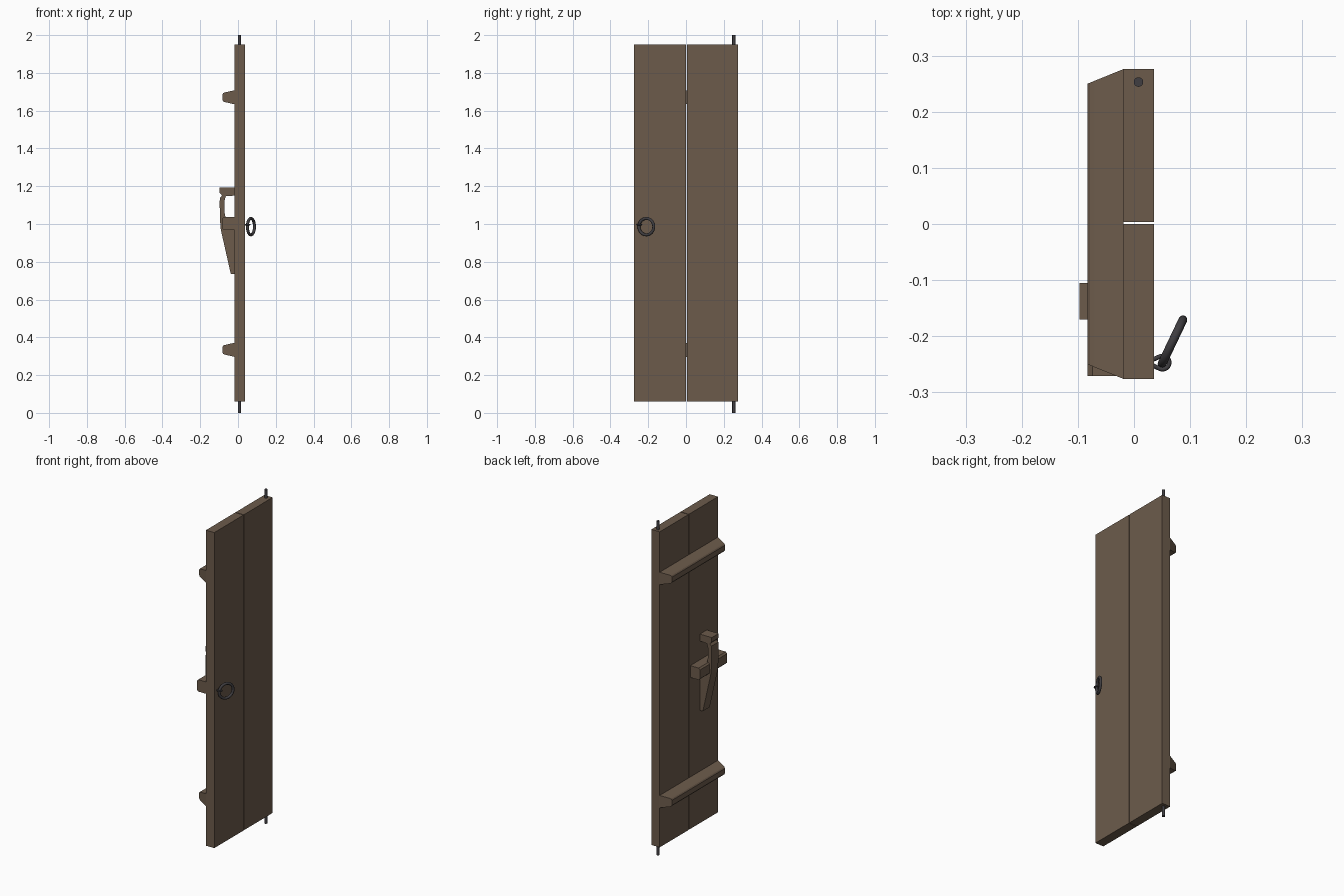
import bpy, bmesh, math
from mathutils import Vector, Matrix

if "Cube" in bpy.data.objects:
    bpy.data.objects.remove(bpy.data.objects["Cube"])


def material(name, rgb):
    m = bpy.data.materials.new(name)
    m.diffuse_color = (*rgb, 1)
    m.use_nodes = True
    m.node_tree.nodes["Principled BSDF"].inputs["Base Color"].default_value = m.diffuse_color
    return m


WOOD = material("brown_wood", (0.150, 0.105, 0.071))
IRON = material("dark_iron", (0.050, 0.047, 0.052))


def finish(name, bm, mat):
    bmesh.ops.recalc_face_normals(bm, faces=bm.faces[:])
    me = bpy.data.meshes.new(name)
    bm.to_mesh(me)
    bm.free()
    me.materials.append(mat)
    ob = bpy.data.objects.new(name, me)
    bpy.context.collection.objects.link(ob)
    return ob


def extrude_y(name, profile, y0, y1, taper=None, mat=WOOD):
    """Extrude an x-z profile along y; taper(x) shortens both ends."""
    bm = bmesh.new()
    t = taper or (lambda x: 0)
    a = [bm.verts.new((x, y0 + t(x), z)) for x, z in profile]
    b = [bm.verts.new((x, y1 - t(x), z)) for x, z in profile]
    n = len(profile)
    bm.faces.new(a)
    bm.faces.new(b[::-1])
    for i in range(n):
        j = (i + 1) % n
        bm.faces.new((a[j], a[i], b[i], b[j]))
    return finish(name, bm, mat)


def tube(name, points, radius, normal, closed=False, sides=12):
    """Round tube along a planar path."""
    bm = bmesh.new()
    pts = [Vector(p) for p in points]
    n, nor, rings = len(pts), Vector(normal).normalized(), []
    for i, p in enumerate(pts):
        nxt = pts[(i + 1) % n] if closed or i < n - 1 else p
        prv = pts[i - 1] if closed or i > 0 else p
        side = nor.cross((nxt - prv).normalized())
        rings.append([bm.verts.new(p + radius * (math.cos(k) * nor + math.sin(k) * side))
                      for k in (2 * math.pi * s / sides for s in range(sides))])
    for i in range(n if closed else n - 1):
        a, b = rings[i], rings[(i + 1) % n]
        for s in range(sides):
            t = (s + 1) % sides
            bm.faces.new((a[s], a[t], b[t], b[s])).smooth = True
    if not closed:
        bm.faces.new(rings[0])
        bm.faces.new(rings[-1][::-1])
    return finish(name, bm, IRON)


# Two door planks with a narrow gap
BACK, FACE = -0.019, 0.036
board = [(BACK, 0.06), (FACE, 0.06), (FACE, 1.95), (BACK, 1.95)]
extrude_y("plank_left", board, -0.276, 0.000)
extrude_y("plank_right", board, 0.004, 0.276)

# Cross battens with rounded tapered section and slanted ends
def batten_profile(z):
    half = [(BACK, 0.037), (-0.070, 0.0255), (-0.078, 0.022), (-0.083, 0.015)]
    return [(x, z + h) for x, h in half] + [(x, z - h) for x, h in half[::-1]]


def slant(x):
    return 0.026 * (BACK - x) / 0.064


for nm, z in (("lower_batten", 0.334), ("upper_batten", 1.671)):
    extrude_y(nm, batten_profile(z), -0.276, 0.276, slant)

# Sliding latch bar
bar = [(BACK, 0.967), (-0.074, 0.967), (-0.083, 0.976), (-0.083, 1.029),
       (-0.074, 1.038), (BACK, 1.038)]
extrude_y("latch_bar", bar, -0.271, -0.014)

# Latch bracket: hooked top arm, stem and wedge foot
extrude_y("latch_bracket", [
    (BACK, 1.192), (-0.097, 1.192), (-0.097, 1.165), (-0.084, 1.152),
    (-0.095, 1.140), (-0.097, 1.120), (-0.096, 1.030), (-0.091, 0.970),
    (-0.038, 0.735), (BACK, 0.735), (BACK, 1.036), (-0.066, 1.036),
    (-0.071, 1.060), (-0.071, 1.125), (-0.064, 1.148), (BACK, 1.150)],
    -0.170, -0.105)

# Pivot pins at top and bottom
for nm, z0, z1 in (("lower_pivot_pin", 0.0, 0.065), ("upper_pivot_pin", 1.945, 2.0)):
    tube(nm, [(0.008, 0.253, z0), (0.008, 0.253, z1)], 0.0085, (1, 0, 0), sides=16)

# Pull ring, swung away from the door face
u = Vector((0.43, 0.903, 0.0))
centre = Vector((0.0685, -0.210, 0.986))
path = [centre + 0.0435 * (math.cos(a) * u + math.sin(a) * Vector((0, 0, 1)))
        for a in (2 * math.pi * i / 40 for i in range(40))]
tube("pull_ring", path, 0.0078, (0.903, -0.43, 0), closed=True)

# Staple that holds the ring
loop = [(0.051 + 0.012 * math.cos(a), -0.247 + 0.012 * math.sin(a), 0.997)
        for a in (math.radians(d) for d in range(-120, 121, 20))]
tube("ring_staple", [(0.033, -0.252, 0.997)] + loop + [(0.033, -0.242, 0.997)],
     0.004, (0, 0, 1), sides=8)
